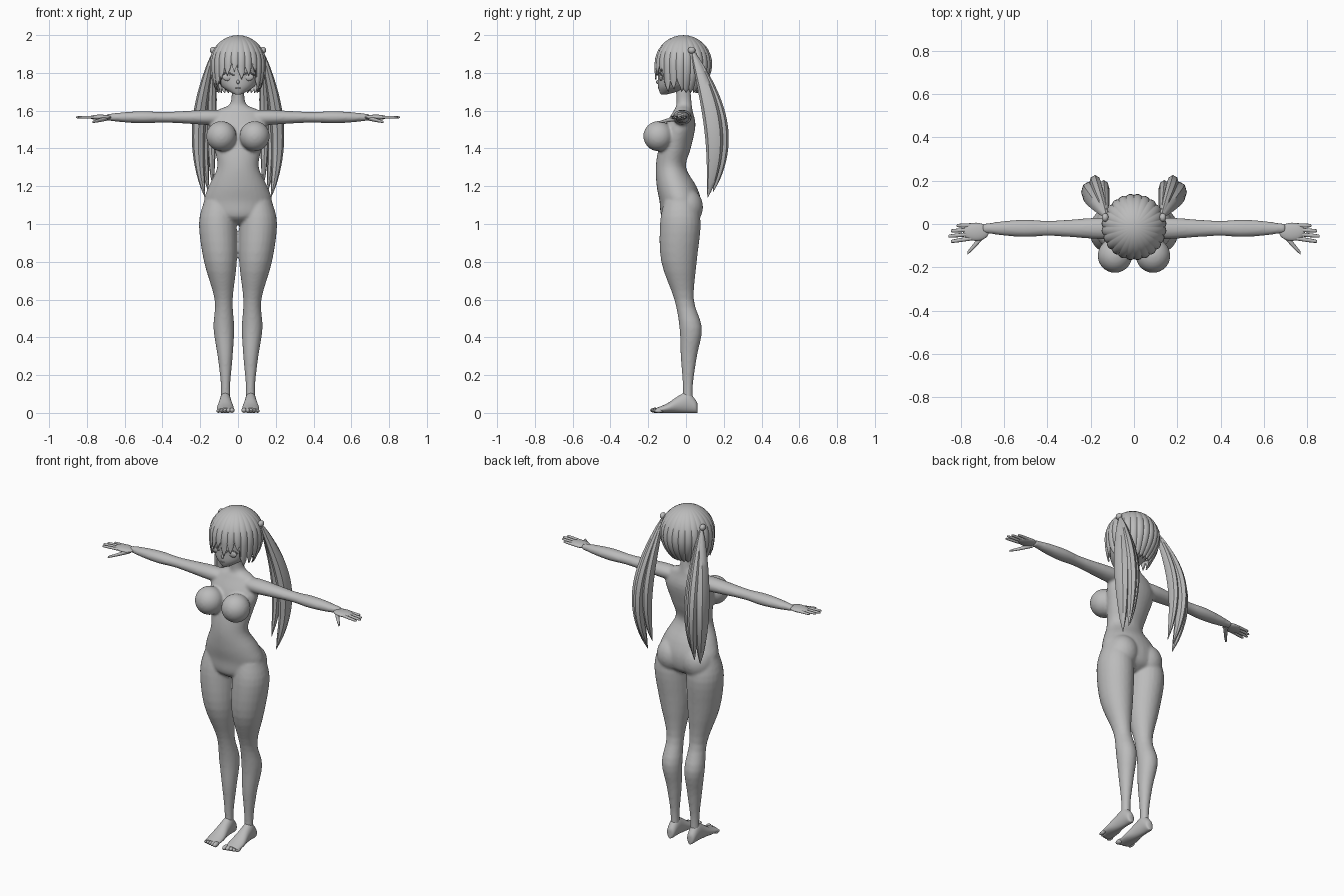
import bpy, bmesh, math
from mathutils import Matrix, Vector

cube = bpy.data.objects.get("Cube")
if cube:
    bpy.data.objects.remove(cube, do_unlink=True)

SHADE = (0.5, 0.5, 0.5, 1)
SIDES = {"left": 1, "right": -1}
grey = bpy.data.materials.new("plain grey")
grey.use_nodes = True
grey.diffuse_color = SHADE
grey.node_tree.nodes["Principled BSDF"].inputs["Base Color"].default_value = SHADE


def finish(bm, name, angle=50):
    """Turn a bmesh into a smooth shaded grey object."""
    bmesh.ops.recalc_face_normals(bm, faces=bm.faces)
    mesh = bpy.data.meshes.new(name)
    bm.to_mesh(mesh)
    bm.free()
    mesh.materials.append(grey)
    obj = bpy.data.objects.new(name, mesh)
    bpy.context.collection.objects.link(obj)
    bpy.ops.object.select_all(action="DESELECT")
    obj.select_set(True)
    bpy.context.view_layer.objects.active = obj
    bpy.ops.object.shade_smooth_by_angle(angle=math.radians(angle))
    return obj


def smooth_rows(rows, steps):
    """Fill in rows between the given ones along a flowing curve."""
    rows = [Vector(row) for row in rows]
    padded = [rows[0]] + rows + [rows[-1]]
    filled = []
    for before, start, end, after in zip(padded, padded[1:], padded[2:], padded[3:]):
        leave, arrive = (end - before) / 2, (after - start) / 2
        for step in range(steps):
            t = step / steps
            ease = t * t * (3 - 2 * t)
            filled.append(start.lerp(end, ease) + leave * t * (1 - t) ** 2
                          - arrive * t * t * (1 - t))
    return filled + [rows[-1]]


def loft(bm, axis, rows, side=1, sides=24, steps=4):
    """Rows are: place along axis, two centre coordinates, two radii."""
    rings = []
    for place, centre_a, centre_b, radius_a, radius_b in smooth_rows(rows, steps):
        ring = []
        for k in range(sides):
            turn = math.tau * k / sides
            point = [centre_a + radius_a * math.cos(turn), centre_b + radius_b * math.sin(turn)]
            point.insert("xyz".index(axis), place)
            point[0] *= side
            ring.append(bm.verts.new(point))
        rings.append(ring)
    for low, high in zip(rings, rings[1:]):
        for k in range(sides):
            bm.faces.new((low[k], low[k - 1], high[k - 1], high[k]))
    bm.faces.new(rings[0])
    bm.faces.new(rings[-1])


def ball(bm, centre, radii, segments=24):
    matrix = Matrix.Translation(centre) @ Matrix.Diagonal((*radii, 1))
    bmesh.ops.create_uvsphere(bm, u_segments=segments, v_segments=segments // 2,
                              radius=1, matrix=matrix)


# Trunk and neck: height, depth centre, half width, half depth
TRUNK = [(1, -.03, .04, .05), (1.04, -.03, .15, .1), (1.12, -.03, .18, .11),
         (1.2, -.05, .155, .105), (1.3, -.08, .11, .08), (1.4, -.06, .125, .085),
         (1.52, -.03, .15, .08), (1.6, -.015, .11, .05), (1.64, -.01, .04, .04),
         (1.76, -.02, .035, .04)]
# Leg: height, side centre, depth centre, radius
LEG = [(.04, .066, .01, .025), (.15, .066, .01, .025), (.3, .068, .015, .04),
       (.45, .075, .025, .055), (.6, .076, -.01, .048), (.8, .093, -.037, .087),
       (1, .107, -.03, .1), (1.12, .1, -.03, .08)]
# Arm: reach, radius
ARM = [(.08, .045), (.16, .05), (.3, .04), (.4, .035), (.5, .04), (.6, .034), (.7, .02)]
ARM_Y, ARM_Z = -.02, 1.565

# Body: trunk, limbs, chest and seat blended into one skin
body = bmesh.new()
loft(body, "z", [(z, 0, y, wide, deep) for z, y, wide, deep in TRUNK], sides=32)
for side in SIDES.values():
    loft(body, "z", [(z, x, y, r, r * 1.08) for z, x, y, r in LEG], side)
    loft(body, "x", [(x, ARM_Y, ARM_Z, r, r * .8) for x, r in ARM], side)
    ball(body, (side * .088, -.146, 1.465), (.08, .08, .08), 32)
    ball(body, (side * .085, 0, 1.09), (.09, .09, .1), 32)
skin = finish(body, "body")
remesh = skin.modifiers.new("blend", "REMESH")
remesh.mode = "VOXEL"
remesh.voxel_size = .008
remesh.use_smooth_shade = True
soften = skin.modifiers.new("soften", "SMOOTH")
soften.factor = .5
soften.iterations = 5

# Foot: distance along depth, height of the instep, half width
FOOT = [(.06, .05, .01), (.05, .07, .024), (.01, .11, .03), (-.04, .09, .035),
        (-.1, .05, .045), (-.16, .025, .044)]

for label, side in SIDES.items():
    # Hand: flat palm, four spread fingers and a thumb
    hand = bmesh.new()
    ball(hand, (side * .73, -.036, ARM_Z), (.06, .042, .014))
    for finger in range(4):
        root = -.006 - finger * .02
        reach = .82 + .036 * math.sin(finger * math.pi / 4)
        tip = root * 1.2
        loft(hand, "x", [(.75, root, ARM_Z, .01, .008), (reach - .01, tip, ARM_Z, .008, .006),
                         (reach, tip, ARM_Z, .002, .002)], side, sides=10)
    loft(hand, "x", [(.69, -.04, 1.56, .02, .012), (.73, -.09, 1.55, .015, .01),
                     (.77, -.135, 1.54, .008, .006)], side, sides=12)
    finish(hand, label + "_hand")

    # Foot with a row of shrinking toes
    foot = bmesh.new()
    loft(foot, "y", [(y, .067, top / 2, wide, top / 2) for y, top, wide in FOOT], side)
    for toe in range(5):
        size = .014 - toe * .001
        ball(foot, (side * (.032 + toe * .018), -.165 + toe * .005, size), (size, .025, size), 12)
    finish(foot, label + "_foot")

    # Eye with a curved upper lash
    eye = bmesh.new()
    ball(eye, (side * .055, -.132, 1.778), (.028, .01, .02))
    finish(eye, label + "_eye")
    lash = bmesh.new()
    for bead in range(-3, 4):
        bend = bead / 3
        ball(lash, (side * (.055 + bend * .03), bend * .01 - .141, 1.8 - bend * bend * .012),
             (.008, .005, .003), 8)
    finish(lash, label + "_lash")

    # Hair tail: three overlapping tapered locks hanging from a tie
    tail = bmesh.new()
    for spread, depth, length, width in ((.085, .12, .79, .035), (.015, .14, .73, .025),
                                         (.055, .16, .76, .028)):
        rows = []
        for step in range(13):
            t = step / 12
            swell = .001 + width * math.sin(math.pi * t) ** .7
            rows.append((1.93 - t * length, .125 + spread * math.sin(.8 * math.pi * t),
                         .03 + depth * math.sin(.75 * math.pi * t), swell, swell * 1.35))
        loft(tail, "z", rows, side, sides=8, steps=2)
    finish(tail, label + "_hair_tail", 40)
    tie = bmesh.new()
    ball(tie, (side * .133, .03, 1.92), (.016, .02, .018), 16)
    finish(tie, label + "_hair_tie")

# Face: height, depth centre, radius, narrowing to a small chin
FACE = [(1.686, -.118, .015), (1.7, -.095, .045), (1.73, -.06, .088), (1.78, -.032, .116),
        (1.86, -.02, .128), (1.95, -.015, .09), (1.98, -.015, .02)]
face = bmesh.new()
loft(face, "z", [(z, 0, y, r, r) for z, y, r in FACE], sides=32)
ball(face, (0, -.145, 1.752), (.008, .014, .012), 12)
ball(face, (0, -.143, 1.72), (.016, .006, .003), 12)
finish(face, "face")

# Hair cap: pointed locks running from the crown to a ragged hem
LOCKS, PER_LOCK, ROWS = 24, 8, 18
BROW, RISE, CAP_Y = 1.846, .15, -.014
hair = bmesh.new()
columns = []
for k in range(LOCKS * PER_LOCK):
    angle = math.tau * k / (LOCKS * PER_LOCK)
    front = math.cos(angle)
    lock, place = divmod(k, PER_LOCK)
    edge = abs(2 * place / PER_LOCK - 1)
    if front > .74:
        hem = 1.765 + .02 * (lock % 3) + .05 * edge
    elif front > .1:
        hem = 1.7 + .012 * (lock % 3) + .05 * edge
    else:
        hem = 1.695 + .02 * edge
    column = []
    for row in range(1, ROWS + 1):
        v = 2 * row / ROWS
        if v <= 1:
            z = BROW + RISE * math.cos(v * math.pi / 2)
            r = math.sin(v * math.pi / 2)
        else:
            z = BROW + (hem - BROW) * (v - 1)
            r = 1 - (.28 - .22 * front) * ((BROW - z) / RISE) ** 2
        r *= 1 - .045 * edge ** 2 * min(v, 1)
        column.append(hair.verts.new((.147 * r * math.sin(angle), CAP_Y - RISE * r * front, z)))
    columns.append(column)
crown = hair.verts.new((0, CAP_Y, BROW + RISE))
for before, column in zip([columns[-1]] + columns, columns):
    hair.faces.new((crown, before[0], column[0]))
    for row in range(ROWS - 1):
        hair.faces.new((before[row], before[row + 1], column[row + 1], column[row]))
cap = finish(hair, "hair_cap", 35)
shell = cap.modifiers.new("thickness", "SOLIDIFY")
shell.thickness = .007
shell.offset = 0
